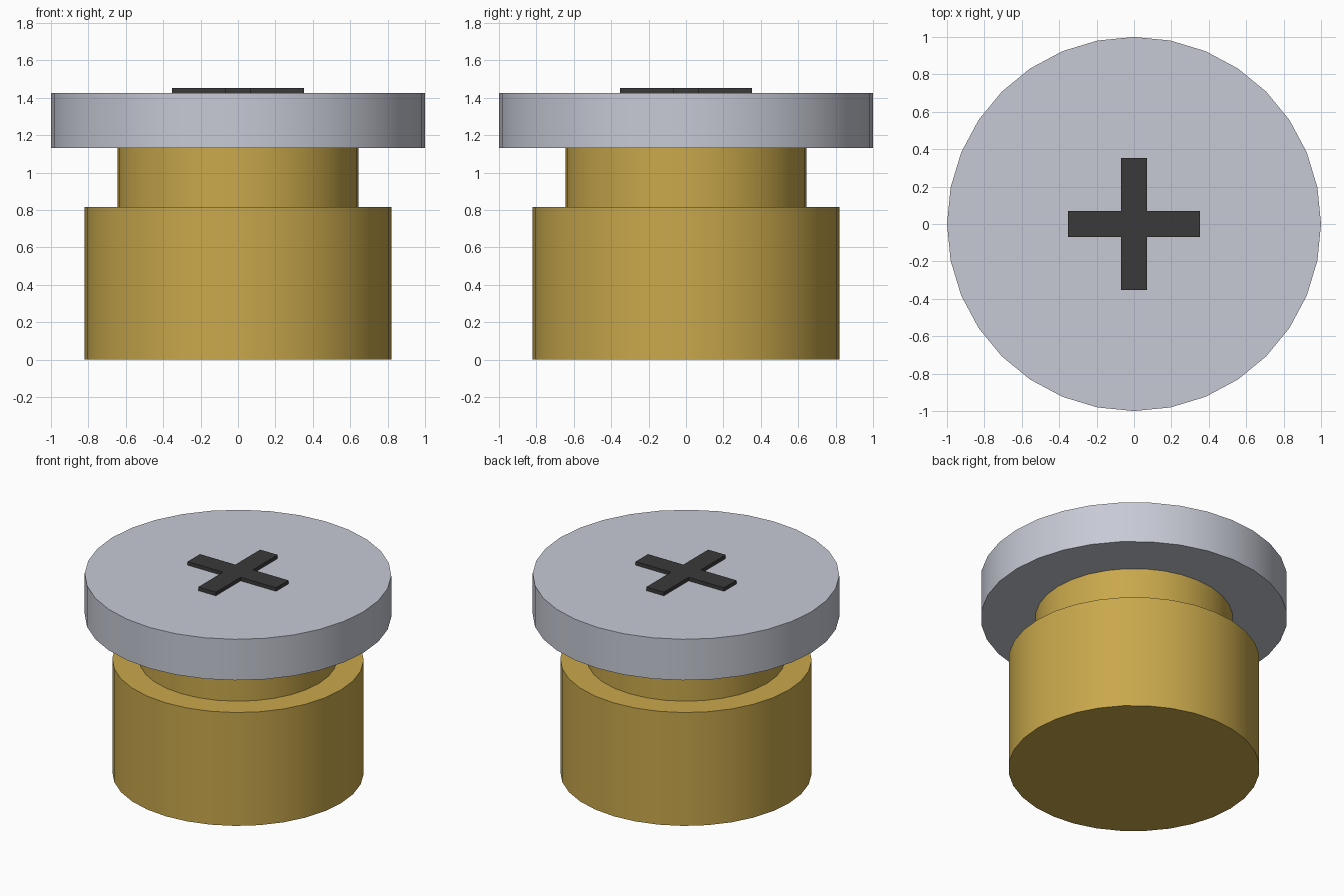
import bpy, bmesh, math
from mathutils import Vector

cube = bpy.data.objects.get("Cube")
if cube:
    bpy.data.objects.remove(cube, do_unlink=True)


def material(name, rgb):
    mat = bpy.data.materials.new(name)
    mat.use_nodes = True
    mat.diffuse_color = (*rgb, 1)
    mat.node_tree.nodes["Principled BSDF"].inputs["Base Color"].default_value = (*rgb, 1)
    return mat


brass = material("brass", (0.584, 0.392, 0.072))
steel = material("pale steel", (0.571, 0.591, 0.665))
dark = material("dark grey", (0.042, 0.042, 0.042))


def disc(name, radius, bottom, top, mat):
    """Upright 32-sided cylinder with smooth sides and sharp rims."""
    bpy.ops.mesh.primitive_cylinder_add(vertices=32, radius=radius, depth=top - bottom,
                                        location=(0, 0, (bottom + top) / 2))
    obj = bpy.context.object
    obj.name = name
    obj.data.materials.append(mat)
    bpy.ops.object.shade_smooth_by_angle(angle=math.radians(30))
    return obj


# Stepped brass barrel and the wide head
disc("barrel", 0.82, 0, 0.816, brass)
disc("neck", 0.645, 0.816, 1.132, brass)
disc("head", 1.0, 1.132, 1.427, steel)

# Raised cross: a square block with its four sides extruded into arms
HALF, REACH, BASE, TOP = 0.07, 0.352, 1.427, 1.453
bm = bmesh.new()
bmesh.ops.create_cube(bm, size=1)
for v in bm.verts:
    v.co = Vector((v.co.x * 2 * HALF, v.co.y * 2 * HALF, BASE if v.co.z < 0 else TOP))
bm.normal_update()
sides = [f for f in bm.faces if abs(f.normal.z) < 0.5]
for side in sides:
    offset = side.normal * (REACH - HALF)
    arm = bmesh.ops.extrude_discrete_faces(bm, faces=[side])["faces"][0]
    bmesh.ops.translate(bm, verts=arm.verts, vec=offset)
bmesh.ops.recalc_face_normals(bm, faces=bm.faces)
mesh = bpy.data.meshes.new("cross_mark")
bm.to_mesh(mesh)
bm.free()
mesh.materials.append(dark)
bpy.context.collection.objects.link(bpy.data.objects.new("cross_mark", mesh))
